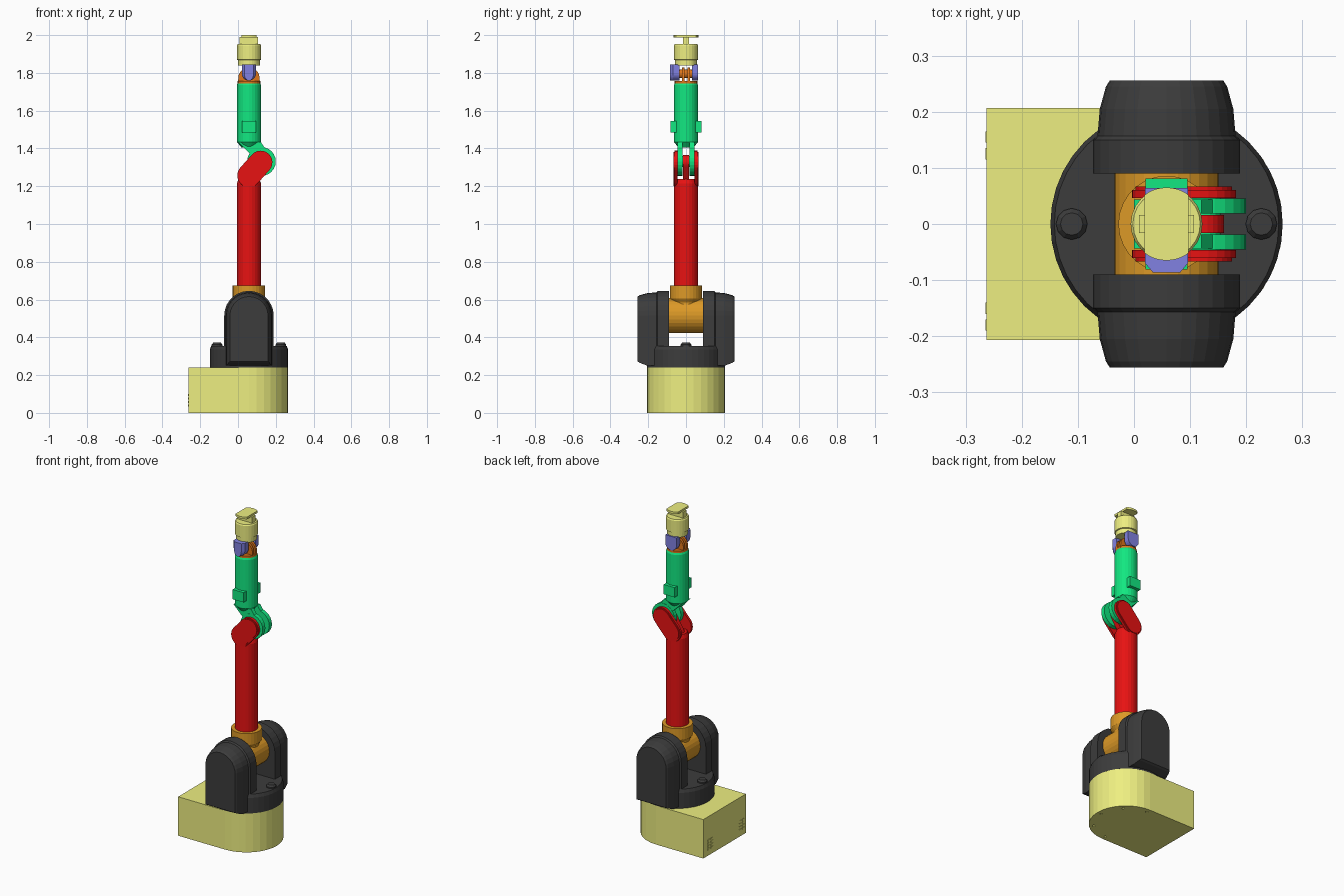
import bpy, bmesh
from math import cos, sin, pi, atan2
from mathutils import Vector

if "Cube" in bpy.data.objects:
    bpy.data.objects.remove(bpy.data.objects["Cube"])

CX = 0.058  # common vertical axis of the arm


def material(name, rgb):
    m = bpy.data.materials.new(name)
    m.diffuse_color = (*rgb, 1)
    m.use_nodes = True
    m.node_tree.nodes["Principled BSDF"].inputs["Base Color"].default_value = m.diffuse_color
    return m


YELLOW = material("pale_yellow", (0.85, 0.86, 0.22))
DARK = material("charcoal", (0.045, 0.045, 0.045))
OCHRE = material("ochre", (0.72, 0.32, 0.02))
RED = material("red", (0.8, 0.006, 0.006))
GREEN = material("green", (0.006, 0.8, 0.22))
ORANGE = material("orange", (0.74, 0.18, 0.01))
BLUE = material("blue", (0.22, 0.22, 0.76))


def loft(name, rings, mat):
    """Skin a list of equal-length point rings and cap both ends."""
    bm = bmesh.new()
    vs = [[bm.verts.new(p) for p in ring] for ring in rings]
    n = len(vs[0])
    for a, b in zip(vs, vs[1:]):
        for i in range(n):
            bm.faces.new((a[i], a[(i + 1) % n], b[(i + 1) % n], b[i]))
    bm.faces.new(vs[0])
    bm.faces.new(vs[-1])
    bmesh.ops.recalc_face_normals(bm, faces=bm.faces)
    me = bpy.data.meshes.new(name)
    bm.to_mesh(me)
    bm.free()
    me.materials.append(mat)
    ob = bpy.data.objects.new(name, me)
    bpy.context.collection.objects.link(ob)
    return ob


def lathe(name, profile, mat, x=CX, y=0, n=24):
    """Vertical turned part from (radius, z) pairs."""
    return loft(name, [[(x + r * cos(2 * pi * i / n), y + r * sin(2 * pi * i / n), z)
                        for i in range(n)] for r, z in profile], mat)


def plate(name, pts, y0, y1, mat):
    """Extrude an xz outline along y."""
    return loft(name, [[(x, y, z) for x, z in pts] for y in (y0, y1)], mat)


def slab(name, pts, z0, z1, mat):
    """Extrude an xy outline along z."""
    return loft(name, [[(x, y, z) for x, y in pts] for z in (z0, z1)], mat)


def box(name, c, s, mat):
    x, y = s[0] / 2, s[1] / 2
    pts = [(c[0] + i * x, c[1] + j * y) for i, j in ((-1, -1), (1, -1), (1, 1), (-1, 1))]
    return slab(name, pts, c[2] - s[2] / 2, c[2] + s[2] / 2, mat)


def arc(cx, cy, r, a0, a1, n):
    return [(cx + r * cos(a0 + (a1 - a0) * i / n), cy + r * sin(a0 + (a1 - a0) * i / n))
            for i in range(n + 1)]


def disc(cx, cz, r, n=24):
    return arc(cx, cz, r, 0, 2 * pi, n)[:-1]


def capsule(p, q, r, n=12):
    a = atan2(q[1] - p[1], q[0] - p[0])
    return arc(*q, r, a - pi / 2, a + pi / 2, n) + arc(*p, r, a + pi / 2, a + 3 * pi / 2, n)


# Pedestal: square back, round front, bolt holes underneath
base = slab("base", [(-0.263, 0.207), (-0.263, -0.207)] + arc(CX, 0, 0.207, -pi / 2, pi / 2, 16),
            0, 0.24, YELLOW)
for k in range(5):
    a = -pi / 2 + k * pi / 4
    cut = lathe("bolt_cutter", [(0.008, -0.02), (0.008, 0.015)], YELLOW,
                CX + 0.18 * cos(a), 0.18 * sin(a), 8)
    cut.hide_render = True
    mod = base.modifiers.new("bolt_hole", "BOOLEAN")
    mod.object = cut
    mod.solver = "EXACT"
    bpy.context.view_layer.objects.active = base
    bpy.ops.object.modifier_apply(modifier=mod.name)
    bpy.data.objects.remove(cut)

# Cable sockets on the rear face
for gy in (0.14, -0.165):
    for i in range(2):
        for j in range(4):
            box("rear_socket", (-0.263, gy + (i - 0.5) * 0.03, 0.04 + j * 0.018),
                (0.004, 0.02, 0.01), YELLOW)

# Turntable with a lug at each end
lathe("turntable", [(0.207, 0.24), (0.207, 0.335), (0.2, 0.355)], DARK, n=40)
for sx in (-1, 1):
    lathe("turntable_lug", [(0.028, 0.34), (0.028, 0.362), (0.02, 0.372)], DARK,
          CX + sx * 0.169, 0, 12)


# Shoulder housings: arched section stepped and tapered outwards
def arch(y, r, zb):
    return [(x, y, z) for x, z in [(CX - r, zb), (CX + r, zb)] + arc(CX, 0.515, r, 0, pi, 14)]


for s, side in ((-1, "front"), (1, "rear")):
    loft(side + "_shoulder_housing",
         [arch(s * y, r, zb) for y, r, zb in
          ((0.09, 0.131, 0.245), (0.15, 0.131, 0.245), (0.157, 0.123, 0.25),
           (0.205, 0.119, 0.25), (0.245, 0.108, 0.265), (0.256, 0.101, 0.272))], DARK)

# Shoulder joint: cross barrel with upright collar
plate("shoulder_barrel", disc(CX, 0.515, 0.093, 28), -0.1, 0.1, OCHRE)
lathe("shoulder_collar", [(0.072, 0.52), (0.072, 0.585), (0.086, 0.605), (0.086, 0.675)],
      OCHRE, n=28)

# Upper arm with offset elbow cheeks
lathe("upper_arm", [(0.064, 0.66), (0.064, 1.215), (0.055, 1.237)], RED)
low, elbow = (CX, 1.257), (0.12, 1.326)
for s in (-1, 1):
    plate("elbow_cheek", capsule(low, elbow, 0.062), s * 0.046, s * 0.061, RED)
    plate("elbow_cheek_cap", capsule(low, elbow, 0.055), s * 0.06, s * 0.067, RED)
plate("elbow_web", capsule((CX, 1.225), elbow, 0.04), -0.016, 0.016, RED)

# Forearm fork
pivot = (0.124, 1.331)
for s in (-1, 1):
    plate("forearm_fork", disc(*pivot, 0.076), s * 0.019, s * 0.045, GREEN)
    plate("forearm_neck", [(0.0, 1.435), (0.065, 1.37), (0.09, 1.3), (0.15, 1.39), (0.12, 1.435)],
          s * 0.019, s * 0.044, GREEN)
plate("elbow_pin", disc(*pivot, 0.03, 16), -0.05, 0.05, GREEN)

# Forearm tube with side pads
lathe("forearm", [(0.04, 1.405), (0.064, 1.435), (0.064, 1.735), (0.06, 1.745)], GREEN)
box("forearm_pad", (CX, 0, 1.515), (0.075, 0.162, 0.06), GREEN)

# Wrist yoke: round foot carrying two arched plates
lathe("wrist_foot", [(0.06, 1.74), (0.06, 1.757)], ORANGE)
yoke = [(CX - 0.058, 1.75), (CX + 0.058, 1.75)] + arc(CX, 1.773, 0.056, 0, pi, 12)
for s in (-1, 1):
    plate("wrist_yoke", yoke, s * 0.007, s * 0.022, ORANGE)
plate("wrist_pin", disc(CX, 1.795, 0.022, 16), -0.04, 0.04, ORANGE)

# Wrist bracket: one deep and one shallow arm hanging from a top plate
hang = [(CX + 0.038, 1.845), (CX - 0.038, 1.845)] + arc(CX, 1.797, 0.038, pi, 2 * pi, 10)
plate("wrist_front_arm", hang, -0.07, -0.035, BLUE)
loft("wrist_motor_cover", [[(CX + (x - CX) * k, y, z) for x, z in hang]
                           for y, k in ((-0.07, 1), (-0.086, 0.65))], BLUE)
plate("wrist_rear_arm", hang, 0.032, 0.064, BLUE)

# Tool flange body
lathe("flange_body", [(0.058, 1.84), (0.058, 1.868), (0.064, 1.87), (0.064, 1.945), (0.06, 1.952)],
      YELLOW)

# Tool mount: narrow neck under a flat-sided round plate
box("tool_neck", (CX, 0, 1.968), (0.098, 0.032, 0.042), YELLOW)
half, w = 0.065, 0.039
a = atan2((half ** 2 - w ** 2) ** 0.5, w)
slab("tool_plate", arc(CX, 0, half, a, pi - a, 10) + arc(CX, 0, half, pi + a, 2 * pi - a, 10),
     1.987, 2.0, YELLOW)
